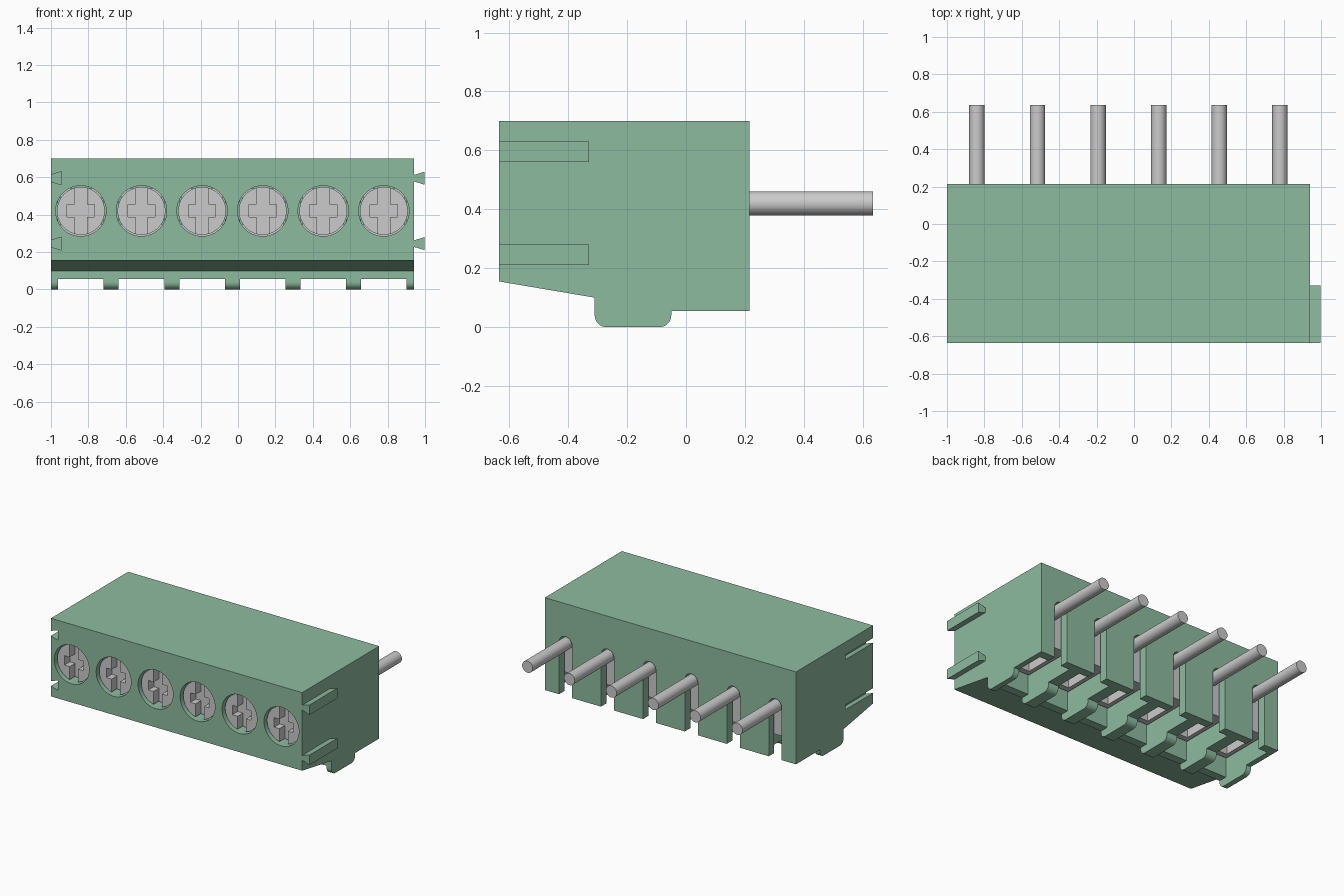
import bpy, bmesh, math

if "Cube" in bpy.data.objects:
    bpy.data.objects.remove(bpy.data.objects["Cube"])

GREEN = bpy.data.materials.new("green_plastic")
GREEN.diffuse_color = (0.27, 0.50, 0.35, 1)
GREEN.use_nodes = True
GREEN.node_tree.nodes["Principled BSDF"].inputs["Base Color"].default_value = GREEN.diffuse_color
PITCH, FIRST, CZ = 0.324, -0.84, 0.42
CELLS = [FIRST + i * PITCH for i in range(6)]


def prism(name, pts, axis, a, b, mat=None):
    """Extrude a profile: axis 'X' takes (y, z) points, axis 'Y' takes (x, z)."""
    def place(p, t):
        return (t, p[0], p[1]) if axis == 'X' else (p[0], t, p[1])
    bm = bmesh.new()
    lo = [bm.verts.new(place(p, a)) for p in pts]
    hi = [bm.verts.new(place(p, b)) for p in pts]
    bm.faces.new(lo)
    bm.faces.new(hi)
    n = len(pts)
    for i in range(n):
        j = (i + 1) % n
        bm.faces.new((lo[i], lo[j], hi[j], hi[i]))
    bmesh.ops.recalc_face_normals(bm, faces=bm.faces)
    me = bpy.data.meshes.new(name)
    bm.to_mesh(me)
    bm.free()
    ob = bpy.data.objects.new(name, me)
    bpy.context.collection.objects.link(ob)
    if mat:
        me.materials.append(mat)
    return ob


def rect(u0, u1, v0, v1):
    return [(u0, v0), (u1, v0), (u1, v1), (u0, v1)]


def arc(cx, cz, r, a0, a1, n):
    return [(cx + r * math.cos(math.radians(a0 + (a1 - a0) * i / n)),
             cz + r * math.sin(math.radians(a0 + (a1 - a0) * i / n)))
            for i in range(n + 1)]


def circle(cx, cz, r, n=48):
    return arc(cx, cz, r, 0, 360, n)[:-1]


def cut(ob, cutter):
    mod = ob.modifiers.new("cut", 'BOOLEAN')
    mod.operation, mod.solver, mod.object = 'DIFFERENCE', 'EXACT', cutter
    bpy.context.view_layer.objects.active = ob
    bpy.ops.object.modifier_apply(modifier=mod.name)
    bpy.data.objects.remove(cutter)


def smooth(ob):
    bpy.ops.object.select_all(action='DESELECT')
    ob.select_set(True)
    bpy.context.view_layer.objects.active = ob
    bpy.ops.object.shade_smooth_by_angle(angle=math.radians(30))


def dovetail(x_in, x_out, z):
    return [(x_in, z - 0.017), (x_out, z - 0.035), (x_out, z + 0.035), (x_in, z + 0.017)]


# Housing with sloped front underside
body = prism("housing", [(-0.635, 0.155), (-0.31, 0.10), (-0.31, 0.055), (0.215, 0.055),
                         (0.215, 0.70), (-0.635, 0.70)], 'X', -1.0, 0.94, GREEN)
for x in CELLS:
    # Terminal chamber open at the bottom, arched pin slot, screw hole
    cut(body, prism("chamber", rect(x - 0.122, x + 0.122, 0.0, 0.56), 'Y', -0.25, 0.155))
    slot = [(x - 0.05, 0.0), (x + 0.05, 0.0)] + arc(x, CZ, 0.05, 0, 180, 16)
    cut(body, prism("slot", slot, 'Y', 0.10, 0.30))
    cut(body, prism("hole", circle(x, CZ, 0.135), 'Y', -0.70, -0.20))
for z in (0.595, 0.245):
    # Joining grooves on the left, matching ribs on the right
    cut(body, prism("groove", dovetail(-1.001, -0.945, z), 'Y', -0.70, -0.33))
    prism("joining_rib", dovetail(0.94, 0.998, z), 'Y', -0.635, -0.33, GREEN)
smooth(body)

# Rounded feet under every dividing wall
foot_profile = ([(-0.05, 0.055)] + arc(-0.09, 0.04, 0.04, 0, -90, 8)
                + arc(-0.27, 0.04, 0.04, -90, -180, 8) + [(-0.31, 0.055)])
edges = [-1.0] + [v for x in CELLS for v in (x - 0.122, x + 0.122)] + [0.94]
for a, b in zip(edges[::2], edges[1::2]):
    smooth(prism("foot", foot_profile, 'X', a, b, GREEN))

for x in CELLS:
    # Screw with a full-height groove and a short cross arm
    screw = prism("screw", circle(x, CZ, 0.128), 'Y', -0.61, -0.20)
    cut(screw, prism("drive", rect(x - 0.033, x + 0.033, 0.2, 0.6), 'Y', -0.70, -0.55))
    cut(screw, prism("drive", rect(x - 0.073, x + 0.073, CZ - 0.033, CZ + 0.033), 'Y', -0.70, -0.55))
    smooth(screw)
    # Metal clamp with a wire opening below
    clamp = prism("clamp", rect(x - 0.11, x + 0.11, 0.18, 0.54), 'Y', -0.23, 0.14)
    cut(clamp, prism("wire_opening", rect(x - 0.08, x + 0.08, 0.1, 0.30), 'Y', -0.19, 0.06))
    # Solder pin
    smooth(prism("pin", circle(x, CZ, 0.041, 32), 'Y', 0.10, 0.635))
